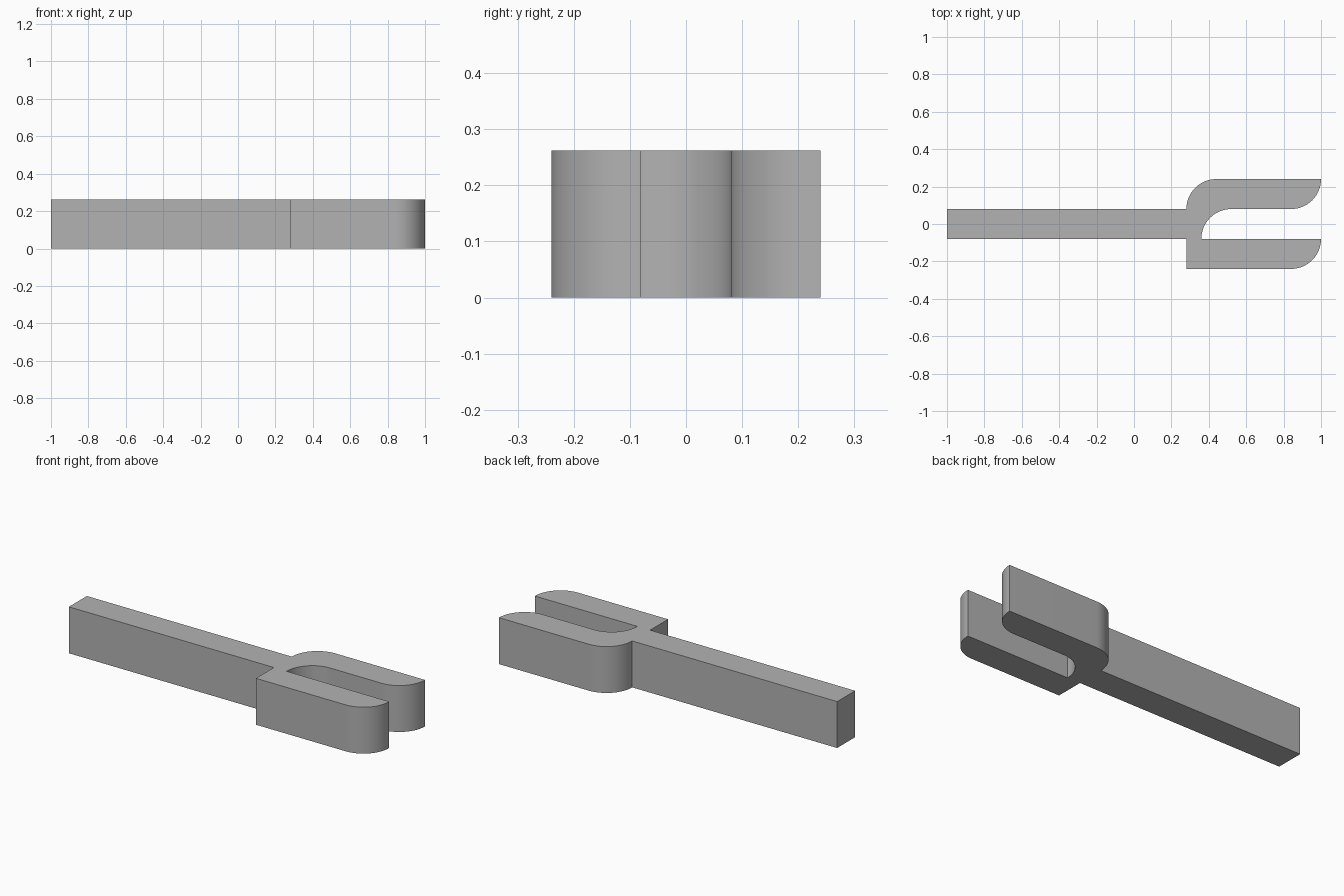
import bpy, bmesh
from math import sin, cos, radians

cube = bpy.data.objects.get("Cube")
if cube:
    bpy.data.objects.remove(cube, do_unlink=True)

HEIGHT = 0.262
W = 0.08           # half width of the handle
R = 2 * W          # radius of every rounded corner
BACK, SHOULDER, TIP = -1.0, 0.28, 1.0
SEGMENTS = 16


def arc(cx, cy, start, end):
    """Points along a rounded corner, angles in degrees."""
    angles = [radians(start + (end - start) * i / SEGMENTS) for i in range(SEGMENTS + 1)]
    return [(cx + R * cos(a), cy + R * sin(a)) for a in angles]


# Plain grey material
grey = bpy.data.materials.new("plain_grey")
grey.use_nodes = True
colour = (0.45, 0.45, 0.45, 1)
grey.diffuse_color = colour
grey.node_tree.nodes["Principled BSDF"].inputs["Base Color"].default_value = colour

# Outline: handle, square shoulder, front prong, slot, back prong, round shoulder
outline = [(BACK, -W), (SHOULDER, -W), (SHOULDER, -W - R)]
outline += arc(TIP - R, -W, -90, 0)
outline += arc(SHOULDER + W + R, -W, 180, 90)
outline += arc(TIP - R, W + R, -90, 0)
outline += arc(SHOULDER + R, W, 90, 180)
outline += [(BACK, W)]

# Extrude the outline into a solid
bm = bmesh.new()
base = bm.faces.new([bm.verts.new((x, y, 0)) for x, y in outline])
raised = bmesh.ops.extrude_face_region(bm, geom=[base], use_keep_orig=True)["geom"]
bmesh.ops.translate(bm, vec=(0, 0, HEIGHT),
                    verts=[v for v in raised if isinstance(v, bmesh.types.BMVert)])
bmesh.ops.recalc_face_normals(bm, faces=bm.faces)
mesh = bpy.data.meshes.new("forked_handle")
bm.to_mesh(mesh)
bm.free()
mesh.materials.append(grey)

fork = bpy.data.objects.new("forked_handle", mesh)
bpy.context.collection.objects.link(fork)
bpy.ops.object.select_all(action="DESELECT")
fork.select_set(True)
bpy.context.view_layer.objects.active = fork
bpy.ops.object.shade_smooth_by_angle(angle=radians(30))
